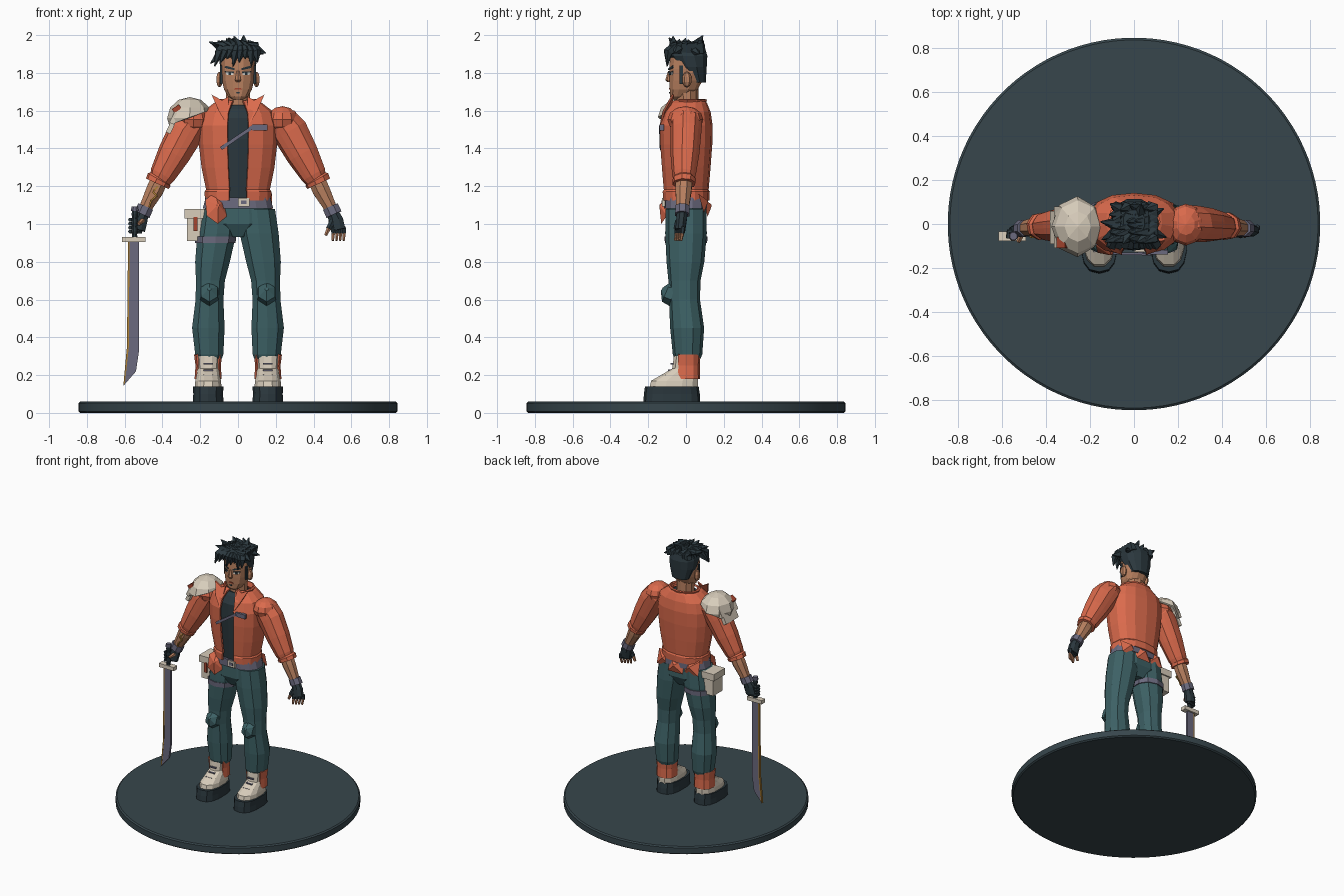
import bpy, bmesh, math, random
from math import sin, cos, pi, radians
from mathutils import Vector, Matrix
from mathutils.bvhtree import BVHTree

random.seed(4)
if "Cube" in bpy.data.objects:
    bpy.data.objects.remove(bpy.data.objects["Cube"])
X, Y, Z = Vector((1, 0, 0)), Vector((0, 1, 0)), Vector((0, 0, 1))


def colour(name, code):
    channels = [int(code[i:i + 2], 16) / 255 for i in (0, 2, 4)]
    linear = [c / 12.92 if c < .04 else ((c + .055) / 1.055) ** 2.4 for c in channels] + [1]
    mat = bpy.data.materials.new(name)
    mat.use_nodes = True
    mat.diffuse_color = linear
    mat.node_tree.nodes["Principled BSDF"].inputs["Base Color"].default_value = linear
    return mat


slate, dark = colour("slate", "37464C"), colour("charcoal", "2B383E")
orange, teal = colour("orange cloth", "DA6A4C"), colour("teal cloth", "3D6165")
bone, skin = colour("bone", "D8CDBB"), colour("skin", "B8805F")
purple, gold = colour("purple grey", "6B6A7E"), colour("gold", "B08236")
red, white = colour("dark red", "A5452F"), colour("eye white", "E8E4DA")


def obj(name, bm, mat, solid=0.0):
    """Turn a bmesh into a flat shaded object of one colour."""
    bmesh.ops.recalc_face_normals(bm, faces=bm.faces)
    mesh = bpy.data.meshes.new(name)
    bm.to_mesh(mesh)
    bm.free()
    mesh.materials.append(mat)
    ob = bpy.data.objects.new(name, mesh)
    bpy.context.collection.objects.link(ob)
    if solid:
        mod = ob.modifiers.new("thickness", 'SOLIDIFY')
        mod.thickness, mod.offset = solid, 0
    return ob


def loft(rings, bm=None, n=10, p=2, arc=None, along=False, pleat=0):
    """Skin rings of (x, y, z, rx, ry); arc leaves the sheet open, along tilts rings to the path."""
    bm = bmesh.new() if bm is None else bm
    pts = [Vector(r[:3]) for r in rings]
    ref = Z if along and abs((pts[-1] - pts[0]).normalized().y) > .8 else Y
    if arc:
        angles = [radians(arc[0] + (arc[1] - arc[0]) * i / (n - 1)) for i in range(n)]
    else:
        angles = [2 * pi * (i + .5) / n for i in range(n)]
    rows = []
    for i, ring in enumerate(rings):
        d = (pts[min(i + 1, len(pts) - 1)] - pts[max(i - 1, 0)]).normalized() if along else Z
        u = ref.cross(d).normalized()
        v = d.cross(u)
        row = []
        for k, a in enumerate(angles):
            f = 1 - pleat * (k % 2)
            c, s = (math.copysign(abs(t) ** (2 / p), t) * f for t in (cos(a), sin(a)))
            row.append(bm.verts.new(pts[i] + u * c * ring[3] + v * s * ring[-1]))
        rows.append(row)
    for low, high in zip(rows, rows[1:]):
        for k in range(n - 1 if arc else n):
            j = (k + 1) % n
            bm.faces.new((low[k], low[j], high[j], high[k]))
    if not arc:
        bm.faces.new(rows[0][::-1])
        bm.faces.new(rows[-1])
    return bm


def box(centre, size, turn=0.0, bm=None):
    bm = bmesh.new() if bm is None else bm
    m = Matrix.Translation(centre) @ Matrix.Rotation(turn, 4, 'Y') @ Matrix.Diagonal((*size, 1))
    bmesh.ops.create_cube(bm, size=1, matrix=m)
    return bm


def ball(centre, radii, u=8, v=6):
    bm = bmesh.new()
    m = Matrix.Translation(centre) @ Matrix.Diagonal((*radii, 1))
    bmesh.ops.create_uvsphere(bm, u_segments=u, v_segments=v, radius=1, matrix=m)
    return bm


def plate(pts, push):
    bm = bmesh.new()
    face = bm.faces.new([bm.verts.new(p) for p in pts])
    new = bmesh.ops.extrude_face_region(bm, geom=[face])["geom"]
    bmesh.ops.translate(bm, vec=push, verts=[g for g in new if isinstance(g, bmesh.types.BMVert)])
    return bm


def flip(s, rings):
    return [(s * r[0], *r[1:]) for r in rings]


def centred(rings, x=0):
    return [(x, *r) for r in rings]


# Round stand
stand = obj("stand", loft([(0, 0, 0, .835), (0, 0, .008, .845), (0, 0, .052, .845), (0, 0, .06, .835)], n=96), slate)
bpy.ops.object.select_all(action='DESELECT')
stand.select_set(True)
bpy.context.view_layer.objects.active = stand
bpy.ops.object.shade_smooth_by_angle()

# Trunk: trousers top, belt, shirt, open jacket
obj("trouser_top", loft(centred([(0, .93, .06, .07), (0, 1, .19, .108), (0, 1.1, .178, .106)]), n=12, p=2.4), teal)
obj("belt", loft(centred([(0, 1.083, .19, .117), (0, 1.14, .175, .117)]), n=14, p=2.5), purple)
obj("buckle", box((.03, -.118, 1.115), (.06, .016, .045)), bone)
obj("buckle_centre", box((.03, -.124, 1.115), (.03, .01, .02)), purple)
obj("shirt", loft(centred([(0, 1.1, .15, .1), (0, 1.3, .168, .112), (0, 1.45, .183, .12), (0, 1.56, .17, .114),
                           (0, 1.61, .115, .085), (.005, 1.63, .075, .066)]), n=14, p=2.4), dark)
obj("jacket", loft(centred([(0, 1.125, .17, .118), (0, 1.17, .172, .12), (0, 1.18, .164, .114), (0, 1.3, .188, .124),
                            (0, 1.42, .202, .133), (0, 1.52, .205, .135), (.005, 1.59, .185, .12),
                            (.012, 1.635, .125, .095), (.018, 1.65, .09, .08)]), n=15, p=2.4, arc=(-78, 258)), orange, .012)
obj("collar_back", loft(centred([(.015, 1.625, .1, .08), (.015, 1.66, .115, .09)]), n=9, arc=(-35, 215)), orange, .012)
for s, side in ((1, "left"), (-1, "right")):
    flap = [(.05, -.08, 1.675), (.085, -.08, 1.655), (.14, -.075, 1.685), (.1, -.125, 1.595), (.055, -.14, 1.52)]
    obj(side + "_collar_flap", plate(flip(s, flap), (0, .012, 0)), orange)

# Chest strap and folded cloth round the hem
obj("chest_strap", loft([(-.09, -.133, 1.4, .013, .008), (.08, -.137, 1.515, .013, .008)], n=4, along=True), purple)
obj("strap_clip", box((.115, -.128, 1.512), (.08, .022, .032)), purple)
obj("front_hem_fold", loft([(-.115, -.1, 1.085, .065, .09), (-.105, -.138, 1.1, .008)], n=6, along=True), orange)
folds = bmesh.new()
for x, y, z in ((-.11, .085, 1.1), (.01, .1, 1.09), (.12, .08, 1.11)):
    loft([(x, y, z, .085, .075), (x, y + .035, z + .01, .006)], folds, n=4, along=True)
obj("back_hem_folds", folds, orange)

# Legs, knee pads and boots
for s, side in ((1, "left"), (-1, "right")):
    leg = [(.152, .008, .285, .068), (.152, .008, .31, .078), (.157, .006, .45, .09), (.151, -.008, .6, .077, .082),
           (.146, -.008, .7, .08, .085), (.135, -.003, .8, .096, .1), (.112, 0, .95, .108, .11), (.1, 0, 1.08, .1, .108)]
    obj(side + "_trouser_leg", loft(flip(s, leg), p=2.2), teal)
    pad = [(.152, -.07, .63, .058, .066), (.152, -.105, .64, .05, .056), (.152, -.128, .655, .01)]
    obj(side + "_knee_pad", loft(flip(s, pad), n=6, along=True), teal)
    x = .158 * s
    obj(side + "_sole", loft(centred([(-.075, .06, .083, .15), (-.075, .1, .08, .148), (-.075, .14, .083, .142)], x),
                             n=14, p=2.6), dark)
    obj(side + "_boot", loft(centred([(-.065, .135, .073, .132), (-.06, .17, .07, .128), (-.035, .2, .063, .1),
                                      (-.005, .235, .058, .07), (0, .3, .064, .066)], x), n=12, p=2.4), bone)
    obj(side + "_boot_cuff", loft(centred([(.002, .18, .067, .067), (.002, .25, .062, .066), (.002, .31, .07, .07)], x),
                                  n=9, p=2.4, arc=(-35, 215)), orange, .01)
    laces = bmesh.new()
    for y, z in ((-.118, .2), (-.085, .225), (-.072, .26)):
        box((x, y, z), (.05, .02, .008), bm=laces)
    obj(side + "_laces", laces, purple)

# Thigh pouch on the right
obj("thigh_strap", loft([(-.12, 0, .9, .112, .112), (-.118, 0, .935, .114, .114)], p=2.2), purple)
obj("pouch", box((-.222, 0, .985), (.095, .115, .15)), bone)
obj("pouch_lid", box((-.222, 0, 1.055), (.12, .135, .05)), bone)
obj("pouch_tab", box((-.225, -.062, 1.0), (.02, .018, .075)), red)

# Arms
for s, side in ((1, "left"), (-1, "right")):
    sleeve = [(.2, .005, 1.575, .05, .06), (.235, .003, 1.545, .085, .085), (.275, 0, 1.49, .097, .084),
              (.34, -.005, 1.37, .088, .078), (.4, -.01, 1.26, .07, .064), (.412, -.01, 1.24, .062, .058),
              (.417, -.01, 1.235, .07, .064), (.427, -.01, 1.213, .068, .062)]
    obj(side + "_sleeve", loft(flip(s, sleeve), n=16, along=True, pleat=.06), orange)
    obj(side + "_shoulder_puff", ball((.235 * s, -.003, 1.552), (.085, .095, .072), 10, 6), orange)
    forearm = [(.405, -.01, 1.255, .048), (.44, -.013, 1.18, .05, .046), (.49, -.018, 1.085, .036)]
    obj(side + "_forearm", loft(flip(s, forearm), n=8, along=True), skin)
    band = [(.489, -.018, 1.092, .046, .04), (.508, -.02, 1.05, .047, .041)]
    obj(side + "_wristband", loft(flip(s, band), n=8, along=True), purple)
    palm = [(.503, -.02, 1.06, .033, .03), (.518, -.024, 1.02, .042, .03), (.53, -.03, .968, .042, .028)]
    obj(side + "_glove", loft(flip(s, palm), n=8, along=True), dark)

# Left fingers hang, right fingers grip
thumb = [(.5, -.04, 1.015, .018), (.48, -.05, .975, .016)]
obj("left_thumb_glove", loft(thumb, n=6, along=True), dark)
obj("left_thumb", loft([(.482, -.048, .98, .013), (.464, -.052, .94, .009)], n=6, along=True), skin)
fingers, knuckles, grip = bmesh.new(), bmesh.new(), bmesh.new()
for i in range(4):
    x, y = .502 + .019 * i, -.045 + .01 * i
    loft([(x, y, .985, .013), (x + .003, y - .004, .95, .012)], knuckles, n=6, along=True)
    loft([(x + .003, y - .004, .952, .01), (x, y - .012, .912, .007)], fingers, n=6, along=True)
    z = .96 + .021 * i
    loft([(-.51, -.02, z, .011), (-.57, -.035, z, .011), (-.572, -.065, z, .01)], grip, n=6, along=True)
obj("left_finger_glove", knuckles, dark)
obj("left_fingers", fingers, skin)
obj("right_finger_glove", grip, dark)
obj("right_thumb", loft([(-.505, -.04, 1.02, .014), (-.525, -.08, 1.0, .01)], n=6, along=True), skin)

# Forearm marking
mark = [(-.425, -.058, 1.2), (-.45, -.06, 1.17), (-.43, -.06, 1.15), (-.46, -.06, 1.125), (-.47, -.056, 1.09)]
lines = bmesh.new()
for a, b in zip(mark, mark[1:]):
    loft([(*a, .006), (*b, .006)], lines, n=4, along=True)
obj("forearm_marking", lines, gold)

# Sword
hilt = (-.547, -.055)
obj("sword_handle", loft([(*hilt, .92 + .022 * i, .018 - .004 * (i % 2)) for i in range(8)], n=8), dark)
obj("sword_pommel", loft([(*hilt, 1.07, .022), (*hilt, 1.092, .018)], n=8), purple)
obj("sword_guard", box((-.552, -.055, .918), (.125, .042, .028)), bone)
blade = [(-.524, .91), (-.524, .33), (-.54, .22), (-.605, .145), (-.585, .35), (-.578, .91)]
obj("sword_blade", plate([(x, -.047, z) for x, z in blade], (0, -.016, 0)), purple)
edge = [(-.574, .91), (-.578, .35), (-.598, .16), (-.607, .143), (-.588, .35), (-.582, .91)]
obj("sword_edge", plate([(x, -.046, z) for x, z in edge], (0, -.018, 0)), gold)

# Armour on the right shoulder
dome = ball((-.255, -.012, 1.56), (.113, .132, .105))
cut = bmesh.ops.bisect_plane(dome, geom=dome.verts[:] + dome.edges[:] + dome.faces[:], plane_co=(-.25, 0, 1.565),
                             plane_no=(-.35, 0, .94), clear_inner=True)
obj("shoulder_armour", dome, bone, .014)
lames = bmesh.new()
for x, z, depth in ((-.338, 1.56, .19), (-.357, 1.51, .15)):
    box((x, -.015, z), (.026, depth, .062), .45, lames)
obj("shoulder_lames", lames, bone)
obj("armour_mark", box((-.325, -.085, 1.61), (.045, .05, .025), -.6), red)

# Neck, head, ears and nose
obj("neck", loft(centred([(.01, 1.56, .07, .065), (.005, 1.64, .066, .06), (.003, 1.74, .068, .062)]), n=10), skin)
head = loft(centred([(-.045, 1.66, .03, .032), (-.03, 1.675, .054, .056), (-.012, 1.712, .076, .076),
                     (0, 1.76, .087, .09), (.005, 1.82, .092, .096), (.01, 1.9, .09, .096), (.01, 1.95, .06, .07)]),
            n=12, p=2.4)
surface = BVHTree.FromBMesh(head)
obj("head", head, skin)
obj("nose", loft(centred([(-.085, 1.752, .013, .014), (-.09, 1.762, .018, .02), (-.084, 1.81, .008, .011)]), n=6), skin)


def decal(name, pts, mat, lift):
    """Thin painted patch laid on the face."""
    front = []
    for x, z in pts:
        hit = surface.ray_cast(Vector((x, -1, z)), Y)[0]
        front.append(hit - Y * lift)
    obj(name, plate(front, (0, .007, 0)), mat)


for s, side in ((1, "left"), (-1, "right")):
    obj(side + "_ear", ball((.098 * s, .005, 1.765), (.02, .026, .042), 6, 5), skin)
    obj(side + "_sideburn", box((.088 * s, -.025, 1.79), (.012, .02, .1)), dark)
    decal(side + "_eye", flip(s, [(.024, 1.789), (.06, 1.79), (.066, 1.804), (.026, 1.801)]), white, .004)
    decal(side + "_iris", flip(s, [(.037, 1.788), (.05, 1.788), (.05, 1.805), (.037, 1.804)]), dark, .006)
    decal(side + "_lid", flip(s, [(.022, 1.8), (.068, 1.803), (.068, 1.809), (.022, 1.806)]), dark, .006)
    decal(side + "_brow", flip(s, [(.018, 1.814), (.07, 1.826), (.066, 1.838), (.018, 1.825)]), dark, .006)
decal("mouth", [(-.022, 1.712), (.022, 1.712), (.016, 1.72), (-.016, 1.72)], red, .004)
decal("chin_tuft", [(-.008, 1.69), (.008, 1.69), (.01, 1.7), (-.01, 1.7)], dark, .004)

# Hair: close cap with spiky locks
obj("hair_cap", loft(centred([(.058, 1.75, .07, .048), (.032, 1.83, .098, .08), (.012, 1.89, .104, .104),
                              (.008, 1.935, .092, .095), (.01, 1.965, .05, .055)]), n=12, p=2.3), dark)
locks = bmesh.new()
for i in range(8):
    x = -.095 + .027 * i
    drop = 1.835 + .02 * (i % 3)
    loft([(x * .8, -.05, 1.94, .03), (x * 1.05, -.095, 1.91, .026), (x * 1.2 - .01, -.1, drop, .003)],
         locks, n=5, along=True)
for row in range(6):
    for col in range(5):
        x, y = -.075 + .037 * col, -.065 + .028 * row
        top = 1.965 + random.uniform(0, .02) + (.015 if row in (0, 5) else 0) - .012 * abs(col - 2)
        tip = (x * 1.2 - .03 + random.uniform(-.015, .015), y * 1.1 + random.uniform(-.02, .01), min(top, 1.995))
        loft([(x, y, 1.91, .03), (x * 1.1 + .008, y, 1.95, .026), (*tip, .003)], locks, n=5, along=True)
for root, tip in (((-.08, -.04, 1.92), (-.145, -.07, 1.85)), ((.08, -.04, 1.93), (.147, -.06, 1.905)),
                  ((-.07, 0, 1.93), (-.152, .01, 1.965)), ((.03, .05, 1.94), (.03, .09, 1.998)),
                  ((.07, .04, 1.92), (.135, .07, 1.9)), ((-.02, -.05, 1.94), (-.05, -.09, 1.985))):
    loft([(*root, .034), (*tip, .003)], locks, n=5, along=True)
obj("hair_locks", locks, dark)
